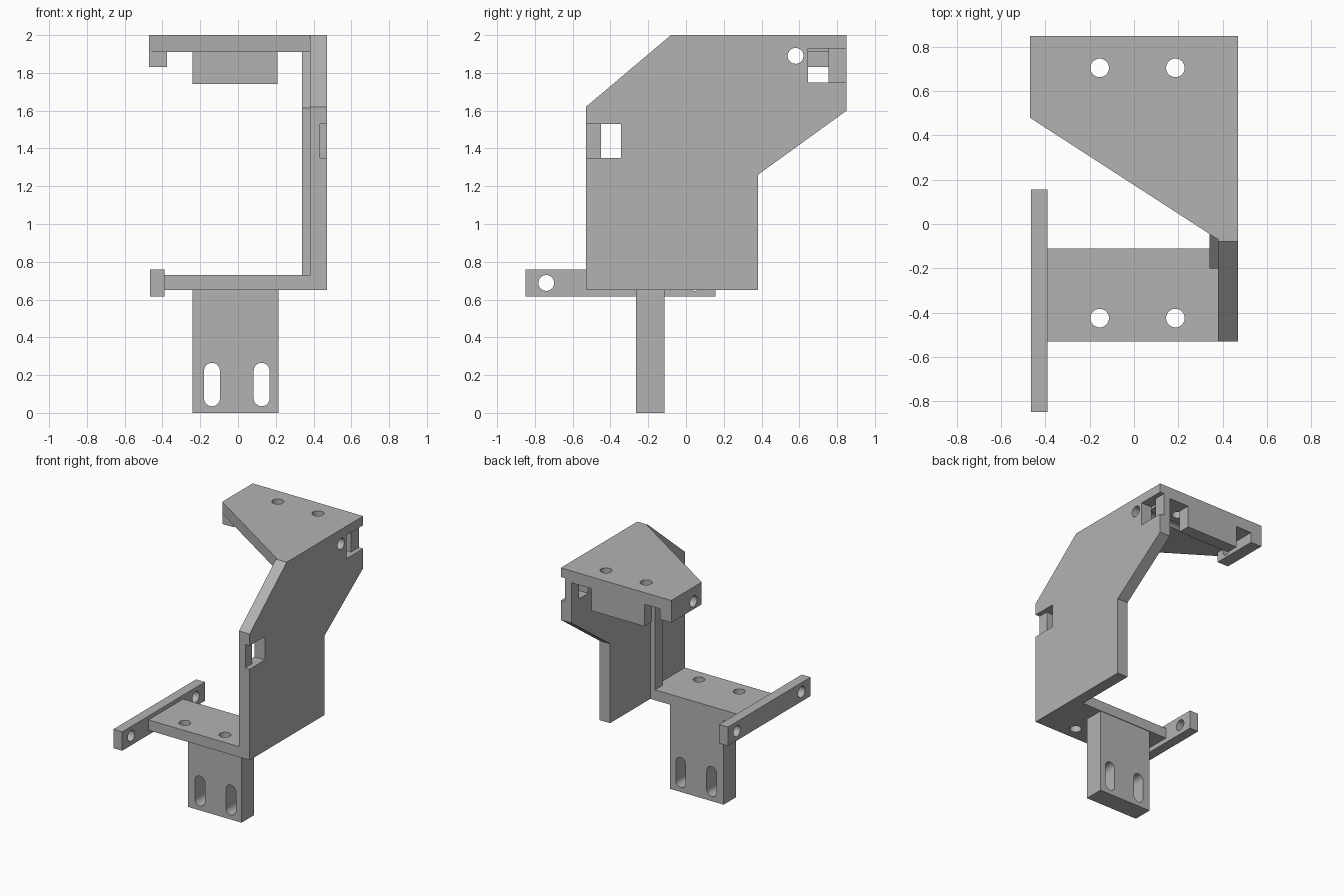
import bpy, bmesh
from math import sin, cos, pi
from mathutils import Vector

old = bpy.data.objects.get("Cube")
if old:
    bpy.data.objects.remove(old, do_unlink=True)

grey = bpy.data.materials.new("plain grey")
grey.use_nodes = True
tone = (0.45, 0.45, 0.45, 1)
grey.diffuse_color = tone
grey.node_tree.nodes["Principled BSDF"].inputs["Base Color"].default_value = tone

# How a flat profile (a, b) at depth d maps to space for each extrusion axis
AXES = {
    "x": lambda a, b, d: Vector((d, a, b)),
    "y": lambda a, b, d: Vector((a, d, b)),
    "z": lambda a, b, d: Vector((a, b, d)),
}


def prism(name, axis, points, lo, hi):
    """Extrude a closed profile along an axis from lo to hi."""
    bm = bmesh.new()
    place = AXES[axis]
    face = bm.faces.new([bm.verts.new(place(a, b, lo)) for a, b in points])
    new = bmesh.ops.extrude_face_region(bm, geom=[face])["geom"]
    shift = place(0, 0, hi - lo)
    bmesh.ops.translate(bm, vec=shift, verts=[v for v in new if isinstance(v, bmesh.types.BMVert)])
    bmesh.ops.recalc_face_normals(bm, faces=bm.faces)
    mesh = bpy.data.meshes.new(name)
    bm.to_mesh(mesh)
    bm.free()
    mesh.materials.append(grey)
    obj = bpy.data.objects.new(name, mesh)
    bpy.context.collection.objects.link(obj)
    return obj


def box(name, x, y, z):
    return prism(name, "z", [(x[0], y[0]), (x[1], y[0]), (x[1], y[1]), (x[0], y[1])], *z)


def slot(a, b, r, half=0, n=32):
    """Round hole profile, stretched upward and downward by half."""
    pts = []
    for i in range(n + 1 if half else n):
        t = 2 * pi * i / n
        pts.append((a + r * cos(t), b + r * sin(t) + (half if t <= pi else -half)))
        if half and i == n // 2:
            pts.append((a - r, b - half))
    if half:
        pts.pop()
        pts.append((a + r, b - half))
    return pts


def cut(obj, cutters):
    """Subtract the cutters, bake the result and discard them."""
    for c in cutters:
        c.hide_render = True
        mod = obj.modifiers.new("cut", "BOOLEAN")
        mod.operation = "DIFFERENCE"
        mod.solver = "EXACT"
        mod.object = c
    bpy.context.view_layer.update()
    graph = bpy.context.evaluated_depsgraph_get()
    baked = bpy.data.meshes.new_from_object(obj.evaluated_get(graph))
    obj.modifiers.clear()
    obj.data = baked
    for c in cutters:
        bpy.data.objects.remove(c, do_unlink=True)


def cross_hole(y, z):
    return prism("hole_cutter", "x", slot(y, z, 0.042), -0.6, 0.6)


def plate_holes(y, z):
    return [prism("hole_cutter", "z", slot(x, y, 0.042), z - 0.2, z + 0.2) for x in (-0.155, 0.187)]


# Tall side plate with two stepped windows and a round hole
side = prism("side_plate", "x", [(-0.53, 0.65), (0.38, 0.65), (0.38, 1.26), (0.85, 1.6),
                                 (0.85, 2), (-0.08, 2), (-0.53, 1.62)], 0.38, 0.47)
cut(side, [
    box("front_window_cutter", (0.3, 0.6), (-0.45, -0.345), (1.35, 1.53)),
    box("front_recess_cutter", (0.433, 0.6), (-0.6, -0.44), (1.35, 1.53)),
    box("back_window_cutter", (0.3, 0.6), (0.645, 0.755), (1.75, 1.93)),
    box("back_recess_cutter", (0.433, 0.6), (0.74, 0.9), (1.75, 1.93)),
    cross_hole(0.58, 1.89),
])

# Top plate with a diagonal front edge
top = prism("top_plate", "z", [(-0.47, 0.85), (0.38, 0.85), (0.38, -0.07), (-0.47, 0.48)], 1.91, 2)
cut(top, plate_holes(0.705, 1.95) + [cross_hole(0.58, 1.89)])

# Lip and block below the top plate
lip = box("top_lip", (-0.47, -0.375), (0.48, 0.85), (1.83, 1.91))
cut(lip, [cross_hole(0.58, 1.89)])
box("back_block", (-0.24, 0.21), (0.755, 0.85), (1.74, 1.91))

# Bent stiffening rib on the inner side of the side plate
prism("inner_rib", "x", [(-0.2, 0.73), (-0.11, 0.73), (-0.11, 1.575), (0.28, 1.91),
                         (0.15, 1.91), (-0.2, 1.615)], 0.34, 0.38)

# Lower shelf
shelf = box("lower_shelf", (-0.39, 0.38), (-0.53, -0.11), (0.65, 0.73))
cut(shelf, plate_holes(-0.425, 0.69))

# Long bar at the free end of the shelf
bar = box("cross_bar", (-0.465, -0.39), (-0.85, 0.155), (0.615, 0.76))
cut(bar, [cross_hole(y, 0.688) for y in (-0.74, 0.045)])

# Mounting tab with two long slots
tab = box("mounting_tab", (-0.24, 0.215), (-0.265, -0.115), (0, 0.65))
cut(tab, [prism("slot_cutter", "y", slot(x, 0.15, 0.042, 0.073), -0.4, 0) for x in (-0.138, 0.125)])
